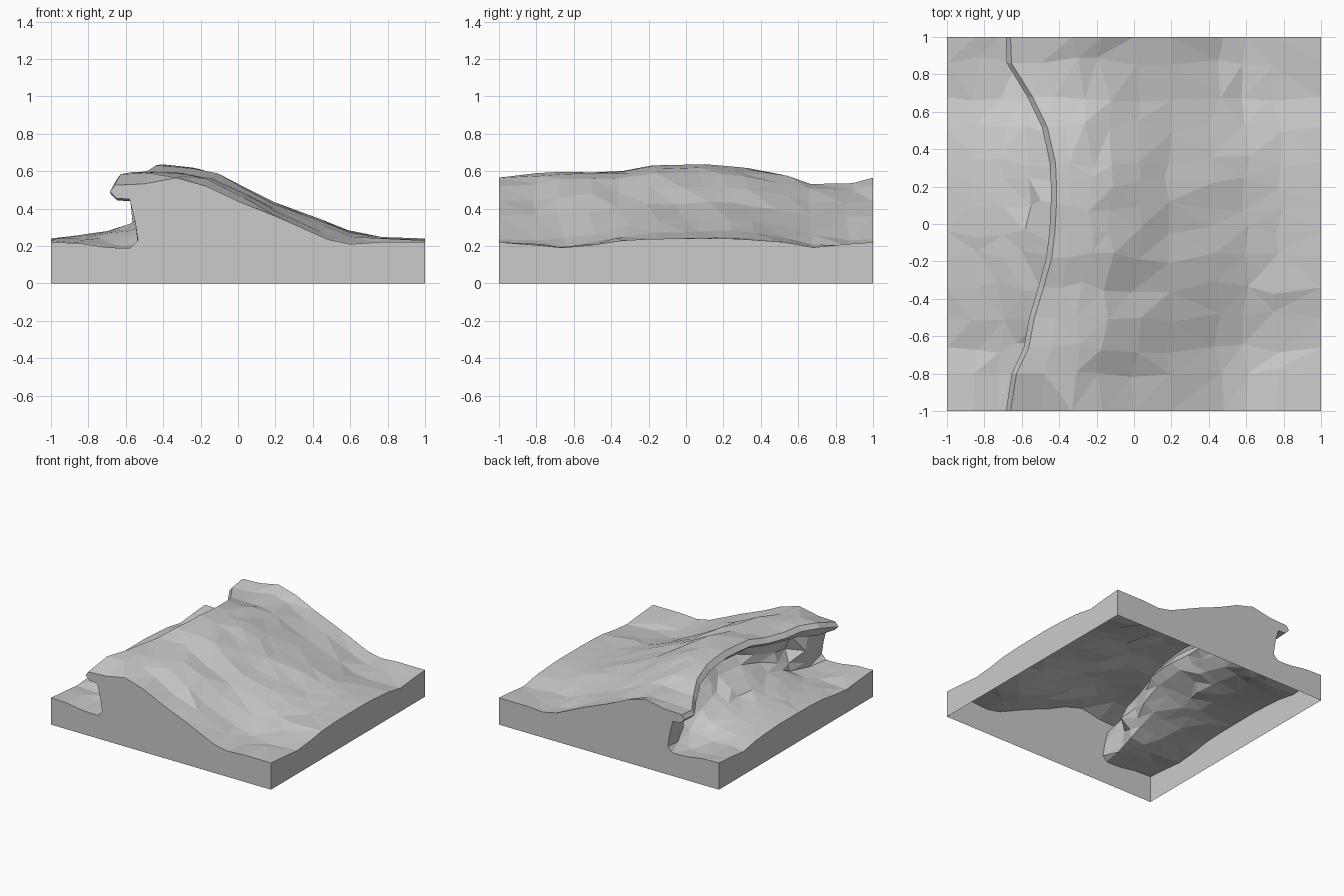
import bpy
import bmesh
import random

random.seed(11)
if "Cube" in bpy.data.objects:
    bpy.data.objects.remove(bpy.data.objects["Cube"], do_unlink=True)

# One grey material for the whole tile
grey = bpy.data.materials.new("water_grey")
grey.use_nodes = True
colour = (0.6, 0.6, 0.6, 1)
grey.diffuse_color = colour
grey.node_tree.nodes["Principled BSDF"].inputs["Base Color"].default_value = colour

# Cross-sections: trough floor, hollow face, lip, then back slope
edge_profile = [
    (-1, .22), (-.85, .215), (-.72, .195), (-.65, .19), (-.575, .19),
    (-.535, .23), (-.55, .33), (-.58, .45), (-.65, .455), (-.685, .49),
    (-.66, .525), (-.5, .532), (-.33, .565), (-.17, .52), (0, .44),
    (.2, .36), (.48, .235), (.6, .21), (.75, .22), (1, .22)]
middle_profile = [
    (-1, .24), (-.85, .255), (-.7, .275), (-.58, .315), (-.47, .37),
    (-.38, .43), (-.33, .49), (-.35, .55), (-.41, .567), (-.445, .595),
    (-.415, .637), (-.34, .63), (-.24, .615), (-.12, .59), (.02, .515),
    (.18, .43), (.4, .345), (.6, .28), (.78, .25), (1, .24)]

# Rows along the wave: y, blend to middle, crest, lip and rim offsets
rows = [
    (-1, 0, 0, 0, 0), (-.8, .13, .01, .035, -.018),
    (-.66, .4, .005, .02, -.037), (-.5, .52, .005, .005, -.025),
    (-.34, .72, -.005, 0, -.005), (-.18, .9, .005, 0, 0),
    (-.04, .97, 0, 0, 0), (.1, 1, 0, 0, 0), (.22, 1, -.01, 0, 0),
    (.33, .98, -.018, 0, -.005), (.52, .8, -.035, 0, -.015),
    (.68, .48, -.053, 0, -.037), (.86, .02, -.022, 0, -.01), (1, 0, 0, 0, 0)]


def mix(a, b, t):
    return a + (b - a) * t


bm = bmesh.new()
last = len(edge_profile) - 1
grid = []
for j, (y, blend, crest, lip, rim) in enumerate(rows):
    line = []
    for i, (a, b) in enumerate(zip(edge_profile, middle_profile)):
        x, z = mix(a[0], b[0], blend), mix(a[1], b[1], blend)
        # Offsets fade between the rim and the crest
        z += rim * min(1, max(0, (.5 - z) / .25))
        z += crest * min(1, max(0, (z - .35) / .2))
        if 9 <= i <= 11:
            z += lip
        dy = 0
        # Irregular facets away from the lip and the outer border
        if 0 < j < len(rows) - 1 and 0 < i < last and not 7 <= i <= 11:
            x += random.uniform(-.03, .03)
            dy = random.uniform(-.035, .035)
            z += random.uniform(-.01, .007)
        line.append(bm.verts.new((x, y + dy, z)))
    grid.append(line)

# Water surface
surface = []
for near, far in zip(grid, grid[1:]):
    for i in range(last):
        surface.append(bm.faces.new((near[i], near[i + 1], far[i + 1], far[i])))
bmesh.ops.triangulate(bm, faces=surface, quad_method='SHORT_EDGE')


# Side walls down to the ground, with the underside left open
def ground(v):
    return bm.verts.new((v.co.x, v.co.y, 0))


corners = [[ground(line[0]), ground(line[-1])] for line in (grid[0], grid[-1])]
bm.faces.new(corners[0] + grid[0][::-1])
bm.faces.new(corners[1][::-1] + grid[-1])
bm.faces.new([corners[0][1], corners[1][1]] + [line[-1] for line in reversed(grid)])
bm.faces.new([corners[1][0], corners[0][0]] + [line[0] for line in grid])

mesh = bpy.data.meshes.new("wave_tile")
bm.to_mesh(mesh)
bm.free()
mesh.materials.append(grey)
wave_tile = bpy.data.objects.new("wave_tile", mesh)
bpy.context.collection.objects.link(wave_tile)
